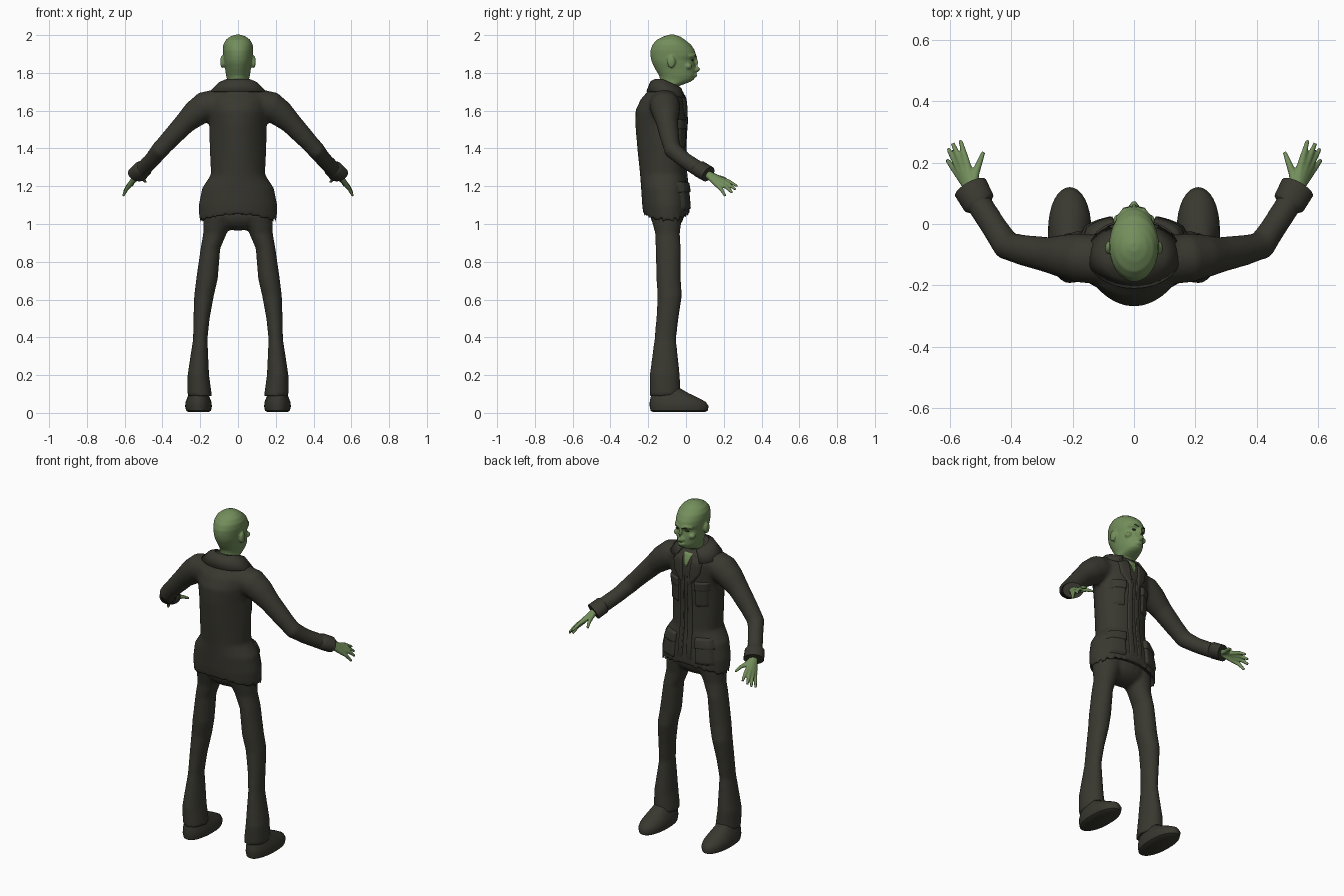
import bpy, bmesh, math
from mathutils import Vector, Matrix
from mathutils.bvhtree import BVHTree

cube = bpy.data.objects.get("Cube")
if cube:
    bpy.data.objects.remove(cube)


def material(name, r, g, b):
    m = bpy.data.materials.new(name)
    m.use_nodes = True
    m.diffuse_color = (r, g, b, 1)
    bsdf = m.node_tree.nodes["Principled BSDF"]
    bsdf.inputs["Base Color"].default_value = (r, g, b, 1)
    bsdf.inputs["Roughness"].default_value = 0.8
    return m


SKIN = material("green_skin", 0.17, 0.27, 0.105)
CLOTH = material("dark_cloth", 0.04, 0.039, 0.029)
SHADE = material("dark_green_brow", 0.03, 0.045, 0.02)
N = 32
SIDES = (1, -1)


def section(z, w, front, back, x=0, pf=1, pb=1, tilt=0, arch=0):
    """Horizontal oval ring between two y values, with its own front and back roundness."""
    ring = []
    for i in range(N):
        c, s = math.cos(math.tau * i / N), math.sin(math.tau * i / N)
        depth = abs(s) ** (pf if s > 0 else pb) * (front - back) / 2
        y = (front + back) / 2 + math.copysign(depth, s)
        ring.append(Vector((x + w * c, y, z + tilt * s + arch * s * s)))
    return ring


def loft(bm, rings, cap=True):
    rows = [[bm.verts.new(p) for p in r] for r in rings]
    n = len(rows[0])
    for a, b in zip(rows, rows[1:]):
        for i in range(n):
            bm.faces.new((a[i], a[(i + 1) % n], b[(i + 1) % n], b[i]))
    if cap:
        bm.faces.new(rows[0])
        bm.faces.new(rows[-1])


def tube(bm, path, side=1, n=16):
    """Closed tube along points (x, y, z, half width, half height)."""
    pts = [Vector((p[0] * side, p[1], p[2])) for p in path]
    rings = []
    for i, p in enumerate(pts):
        t = (pts[min(i + 1, len(pts) - 1)] - pts[max(i - 1, 0)]).normalized()
        u = t.cross(Vector((0, 0, 1))).normalized()
        v = u.cross(t)
        rw, rh = path[i][3], path[i][-1]
        rings.append([p + u * rw * math.cos(math.tau * k / n) + v * rh * math.sin(math.tau * k / n)
                      for k in range(n)])
    loft(bm, rings)


def ball(bm, centre, radii):
    mat = Matrix.Translation(centre) @ Matrix.Diagonal((*radii, 1))
    bmesh.ops.create_uvsphere(bm, u_segments=20, v_segments=12, radius=1, matrix=mat)


def finish(name, bm, mat, voxel=0, smooth=3):
    bmesh.ops.recalc_face_normals(bm, faces=bm.faces)
    for f in bm.faces:
        f.smooth = True
    me = bpy.data.meshes.new(name)
    bm.to_mesh(me)
    bm.free()
    me.materials.append(mat)
    ob = bpy.data.objects.new(name, me)
    bpy.context.collection.objects.link(ob)
    if voxel:
        r = ob.modifiers.new("fuse", "REMESH")
        r.mode, r.voxel_size, r.use_smooth_shade = "VOXEL", voxel, True
        s = ob.modifiers.new("soften", "SMOOTH")
        s.factor, s.iterations = 0.5, smooth
    else:
        bpy.context.view_layer.objects.active = ob
        ob.select_set(True)
        bpy.ops.object.shade_smooth_by_angle(angle=math.radians(45))
        ob.select_set(False)
    return ob


# Jacket: body with a ridged back, fused with both sleeves
bm = bmesh.new()
body = [(1.06, .185, 0, -.2), (1.0, .205, .02, -.225), (1.1, .208, .018, -.232), (1.19, .19, .01, -.238),
        (1.26, .143, 0, -.243), (1.4, .15, -.005, -.258), (1.52, .152, .002, -.268), (1.6, .165, .002, -.268),
        (1.66, .175, -.003, -.24), (1.7, .145, -.018, -.205), (1.735, .095, -.03, -.18), (1.75, .07, -.04, -.168)]
loft(bm, [section(z, w, f, b, pf=.8, pb=1.5 if z > 1.3 else 1.1,
                  tilt=-.02 if z > 1.72 else 0, arch=.045 if z == 1.0 else 0) for z, w, f, b in body])
arm = [(.08, -.12, 1.64, .08), (.18, -.11, 1.62, .08), (.225, -.105, 1.585, .072), (.28, -.1, 1.535, .058),
       (.36, -.085, 1.45, .05), (.415, -.07, 1.39, .047), (.455, -.01, 1.34, .042), (.5, .06, 1.295, .042),
       (.525, .1, 1.272, .042)]
for s in SIDES:
    tube(bm, arm, s, 20)
jacket = finish("jacket", bm, CLOTH, .011, 4)

# Cuffs
for s, label in zip(SIDES, ("left", "right")):
    bm = bmesh.new()
    tube(bm, [(.498, .06, 1.297, .042, .038), (.505, .07, 1.292, .054, .044),
              (.532, .118, 1.264, .057, .043), (.53, .115, 1.266, .04, .034)], s, 20)
    finish(label + "_cuff", bm, CLOTH)

# Trousers: flared legs fused with the hips
bm = bmesh.new()
leg = [(1.05, .1, .085, -.02, -.19), (.95, .122, .062, -.033, -.163), (.87, .146, .052, -.028, -.16),
       (.71, .164, .057, -.028, -.157), (.62, .18, .052, -.022, -.15), (.5, .193, .043, -.04, -.157),
       (.39, .2, .038, -.053, -.167), (.2, .21, .057, -.033, -.192), (.09, .203, .065, -.028, -.192)]
for s in SIDES:
    loft(bm, [section(z, w, f, b, x * s) for z, x, w, f, b in leg])
ball(bm, (0, -.1, 1.05), (.16, .09, .085))
finish("trousers", bm, CLOTH, .01)

# Shoes
for s, label in zip(SIDES, ("left", "right")):
    bm = bmesh.new()
    shoe = [(.004, .052, .1, -.175), (.012, .066, .115, -.188), (.035, .071, .12, -.192), (.058, .068, .105, -.192),
            (.08, .06, .065, -.188), (.105, .05, .012, -.18), (.13, .04, -.03, -.17)]
    loft(bm, [section(z, w, f, b, .209 * s, pf=.85, pb=.85) for z, w, f, b in shoe])
    finish(label + "_shoe", bm, CLOTH)

# Head: neck, jaw, skull, nose, brow ridge, lips and ears fused
bm = bmesh.new()
head = [(1.66, .06, -.03, -.15), (1.73, .058, -.038, -.145), (1.752, .056, .022, -.14), (1.765, .058, .042, -.138),
        (1.785, .063, .05, -.142), (1.82, .068, .05, -.163), (1.85, .074, .045, -.178), (1.868, .076, .042, -.184),
        (1.89, .079, .055, -.188), (1.92, .081, .046, -.188), (1.95, .078, .026, -.177), (1.975, .064, -.005, -.155),
        (1.992, .042, -.03, -.122), (2.002, .015, -.06, -.09)]
loft(bm, [section(z, w, f, b) for z, w, f, b in head])
tube(bm, [(0, .048, 1.885, .008), (0, .057, 1.85, .009), (0, .064, 1.822, .013), (0, .055, 1.808, .011)])
for s in SIDES:
    ball(bm, (.012 * s, .052, 1.815), (.009, .01, .008))
    ball(bm, (.084 * s, -.078, 1.858), (.01, .022, .033))
    tube(bm, [(.008, .05, 1.887, .007), (.032, .045, 1.892, .008), (.056, .018, 1.888, .006)], s)
    ball(bm, (.05 * s, .012, 1.835), (.018, .02, .016))
for z in (1.792, 1.782):
    ball(bm, (0, .049, z), (.022, .01, .005))
finish("head", bm, SKIN, .0055, 2)

# Eyebrows and eyes
for s, label in zip(SIDES, ("left", "right")):
    bm = bmesh.new()
    tube(bm, [(.011, .055, 1.884, .003), (.032, .05, 1.891, .004), (.054, .024, 1.891, .002)], s, 8)
    finish(label + "_eyebrow", bm, SHADE)
    bm = bmesh.new()
    ball(bm, (.031 * s, .035, 1.868), (.013, .006, .005))
    finish(label + "_eye", bm, SHADE)

# Hands: each finger starts at the wrist so that the palm forms between them
wrist = (.528, .105, 1.27, .018)
fingers = [((.541, .185, 1.238), (.565, .272, 1.2)), ((.556, .186, 1.228), (.59, .262, 1.183)),
           ((.567, .178, 1.217), (.605, .245, 1.165)), ((.573, .165, 1.207), (.608, .208, 1.148)),
           ((.516, .165, 1.248), (.49, .234, 1.222))]
for s, label in zip(SIDES, ("left", "right")):
    bm = bmesh.new()
    for base, tip in fingers:
        mid = Vector(base).lerp(Vector(tip), .5) + Vector((0, 0, .006))
        tube(bm, [wrist, (*base, .0135), (*mid, .0105), (*tip, .007)], s, 10)
    finish(label + "_hand", bm, SKIN, .005, 2)

# Turned-down collar, open at the throat
bm = bmesh.new()
steps, rows = 24, []
for i in range(steps + 1):
    a = math.radians(-238 + 296 * i / steps)
    c, s = math.cos(a), math.sin(a)
    rows.append([bm.verts.new((w * c, -.1 + d * s, z - .028 * max(s, -.4)))
                 for w, d, z in ((.07, .062, 1.7), (.072, .066, 1.752), (.1, .085, 1.74), (.152, .105, 1.69))])
for a, b in zip(rows, rows[1:]):
    for k in range(3):
        bm.faces.new((a[k], a[k + 1], b[k + 1], b[k]))
collar = finish("collar", bm, CLOTH)
thick = collar.modifiers.new("thickness", "SOLIDIFY")
thick.thickness, thick.offset = .01, 0

# Front panels laid on the jacket surface
surface = BVHTree.FromObject(jacket, bpy.context.evaluated_depsgraph_get())


def panel(name, corners, mat, depth, n=10):
    """Four-cornered patch (x, z) dropped onto the jacket front and given thickness."""
    a, b, c, d = (Vector(p) for p in corners)
    bm = bmesh.new()
    grid = []
    for i in range(n + 1):
        row = []
        for j in range(n + 1):
            p = a.lerp(b, j / n).lerp(d.lerp(c, j / n), i / n)
            hit = surface.ray_cast(Vector((p.x, 1, p.y)), Vector((0, -1, 0)))[0]
            y = hit.y if hit else -.1
            edge = i in (0, n) or j in (0, n)
            row.append(bm.verts.new((p.x, y + (-.004 if edge else depth), p.y)))
        grid.append(row)
    for r, q in zip(grid, grid[1:]):
        for j in range(n):
            bm.faces.new((r[j], r[j + 1], q[j + 1], q[j]))
    bm.normal_update()
    if sum(f.normal.y for f in bm.faces) < 0:
        bmesh.ops.reverse_faces(bm, faces=bm.faces)
    me = bpy.data.meshes.new(name)
    for f in bm.faces:
        f.smooth = True
    bm.to_mesh(me)
    bm.free()
    me.materials.append(mat)
    bpy.context.collection.objects.link(bpy.data.objects.new(name, me))


panel("open_throat", ((-.032, 1.712), (.032, 1.712), (.004, 1.63), (-.004, 1.63)), SKIN, .004)
parts = {"lapel": (((.03, 1.7), (.1, 1.69), (.085, 1.6), (.012, 1.5)), .009),
         "front_edge": (((.008, 1.6), (.036, 1.6), (.045, 1.065), (.012, 1.065)), .007),
         "chest_pocket": (((.055, 1.53), (.125, 1.53), (.12, 1.4), (.055, 1.4)), .01),
         "chest_flap": (((.05, 1.555), (.13, 1.555), (.128, 1.5), (.05, 1.5)), .015),
         "hip_pocket": (((.065, 1.2), (.155, 1.2), (.175, 1.07), (.065, 1.07)), .014),
         "hip_flap": (((.06, 1.225), (.15, 1.225), (.168, 1.165), (.06, 1.165)), .02)}
for part, (corners, depth) in parts.items():
    for s, label in zip(SIDES, ("left", "right")):
        panel(label + "_" + part, [(x * s, z) for x, z in corners], CLOTH, depth)
